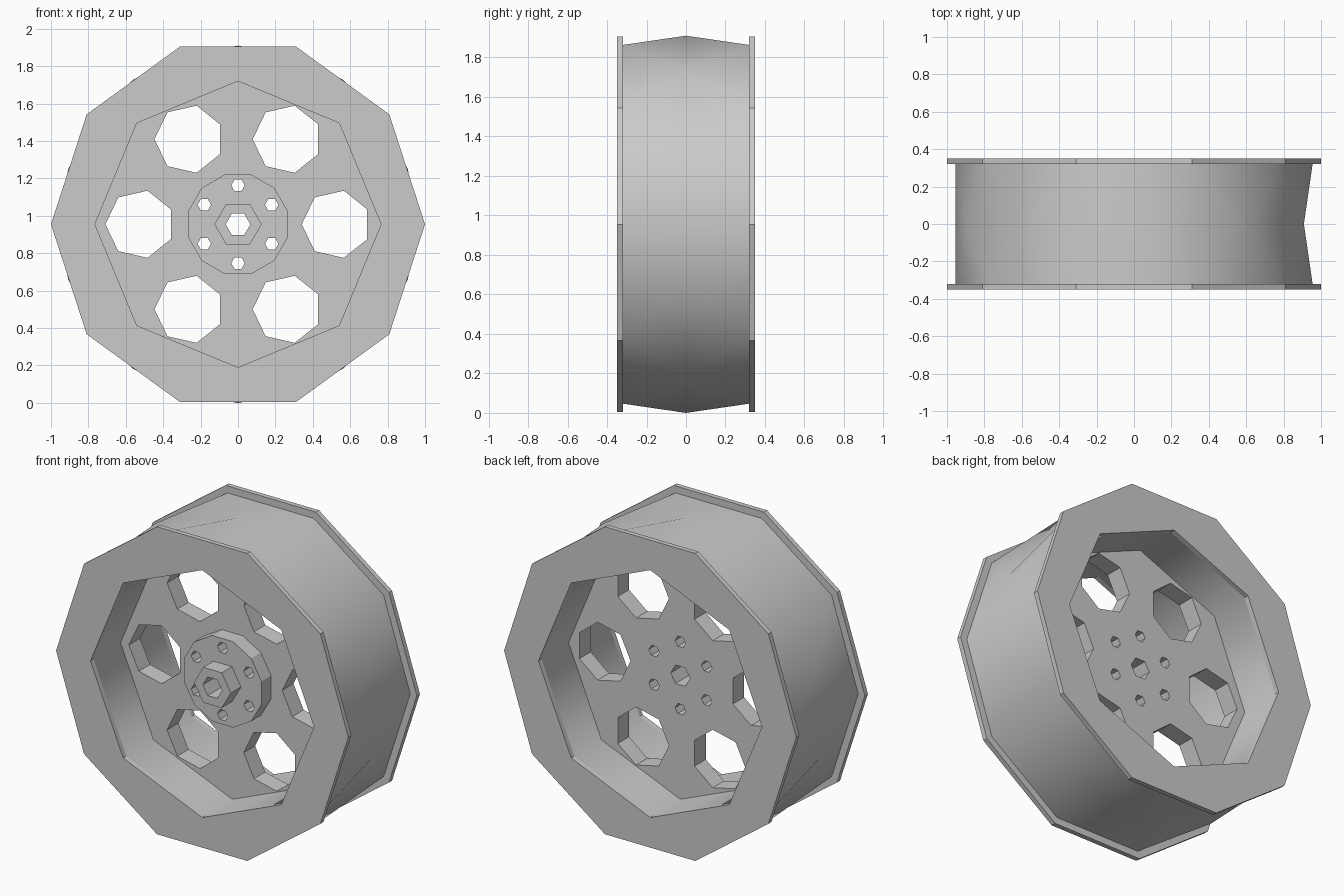
import bpy, bmesh
from math import cos, sin, pi, radians

cube = bpy.data.objects.get("Cube")
if cube:
    bpy.data.objects.remove(cube, do_unlink=True)

CENTRE_Z = 0.955
TREAD_R = 0.955
WELL_R = 0.765
FLANGE_IN, FLANGE_OUT = 0.32, 0.35
DISC_Y = 0.055

grey = bpy.data.materials.new("plain_grey")
grey.use_nodes = True
colour = (0.6, 0.6, 0.6, 1)
grey.diffuse_color = colour
grey.node_tree.nodes["Principled BSDF"].inputs["Base Color"].default_value = colour


def ring(bm, sides, radius, y, turn=0, cx=0, cz=0):
    """Polygon of vertices around the wheel axis."""
    return [bm.verts.new((cx + radius * cos(2 * pi * k / sides + turn), y,
                          CENTRE_Z + cz + radius * sin(2 * pi * k / sides + turn)))
            for k in range(sides)]


def add_prism(bm, sides, radius, y0, y1, turn=0, cx=0, cz=0, caps=True):
    a = ring(bm, sides, radius, y0, turn, cx, cz)
    b = ring(bm, sides, radius, y1, turn, cx, cz)
    for k in range(sides):
        n = (k + 1) % sides
        bm.faces.new((a[k], a[n], b[n], b[k]))
    if caps:
        bm.faces.new(a)
        bm.faces.new(b)


def finish(bm, name, flip=False, smooth=None):
    bmesh.ops.recalc_face_normals(bm, faces=bm.faces)
    if flip:
        bmesh.ops.reverse_faces(bm, faces=bm.faces)
    mesh = bpy.data.meshes.new(name)
    bm.to_mesh(mesh)
    bm.free()
    mesh.materials.append(grey)
    obj = bpy.data.objects.new(name, mesh)
    bpy.context.collection.objects.link(obj)
    if smooth:
        select(obj)
        bpy.ops.object.shade_smooth_by_angle(angle=radians(smooth))
    return obj


def select(obj):
    bpy.ops.object.select_all(action='DESELECT')
    obj.select_set(True)
    bpy.context.view_layer.objects.active = obj


def prism(name, *args, **kw):
    bm = bmesh.new()
    add_prism(bm, *args, **kw)
    return finish(bm, name)


def cut(obj, *cutters):
    select(obj)
    for c in cutters:
        mod = obj.modifiers.new("holes", 'BOOLEAN')
        mod.operation = 'DIFFERENCE'
        mod.solver = 'EXACT'
        mod.object = c
        bpy.ops.object.modifier_apply(modifier=mod.name)


# Cutters: well opening, six round windows, bolt and axle holes
well_cutter = prism("well_cutter", 8, WELL_R, -0.5, 0.5)

bm = bmesh.new()
for k in range(6):
    a = k * pi / 3
    add_prism(bm, 7, 0.184, -0.4, 0.4, pi, 0.525 * cos(a), 0.525 * sin(a))
window_cutter = finish(bm, "window_cutter")

bm = bmesh.new()
add_prism(bm, 6, 0.066, -0.4, 0.4)
for k in range(6):
    a = k * pi / 3 + pi / 6
    add_prism(bm, 6, 0.036, -0.4, 0.4, 0, 0.208 * cos(a), 0.208 * sin(a))
bolt_cutter = finish(bm, "bolt_cutter")

# Ten-sided flanges on both sides
for name, side in (("front_flange", -1), ("back_flange", 1)):
    flange = prism(name, 10, 1.0, side * FLANGE_IN, side * FLANGE_OUT)
    cut(flange, well_cutter)

# Faceted tread: two edge rings and a middle ring turned half a step
bm = bmesh.new()
front = ring(bm, 10, TREAD_R, -FLANGE_IN)
middle = ring(bm, 10, TREAD_R, 0, pi / 10)
back = ring(bm, 10, TREAD_R, FLANGE_IN)
for k in range(10):
    n = (k + 1) % 10
    bm.faces.new((front[k], front[n], middle[k]))
    bm.faces.new((back[n], back[k], middle[k]))
    before = middle[k - 1]
    if k == 5:  # one diamond is folded the other way
        bm.faces.new((front[k], middle[k], back[k]))
        bm.faces.new((front[k], back[k], before))
    else:
        bm.faces.new((front[k], middle[k], before))
        bm.faces.new((back[k], before, middle[k]))
finish(bm, "tread", smooth=30)

# Eight-sided inner wall of the rim
bm = bmesh.new()
add_prism(bm, 8, WELL_R, -FLANGE_IN, FLANGE_IN, caps=False)
finish(bm, "rim_inner_wall", flip=True, smooth=50)

# Centre disc with windows
disc = prism("centre_disc", 8, WELL_R, -DISC_Y, DISC_Y)
cut(disc, window_cutter, bolt_cutter)

# Hub plate and hexagonal hub nut on the front
plate = prism("hub_plate", 12, 0.275, -0.15, -0.03, turn=pi / 12)
cut(plate, bolt_cutter)
nut = prism("hub_nut", 6, 0.126, -0.25, -0.12)
cut(nut, bolt_cutter)

for c in (well_cutter, window_cutter, bolt_cutter):
    bpy.data.objects.remove(c, do_unlink=True)
